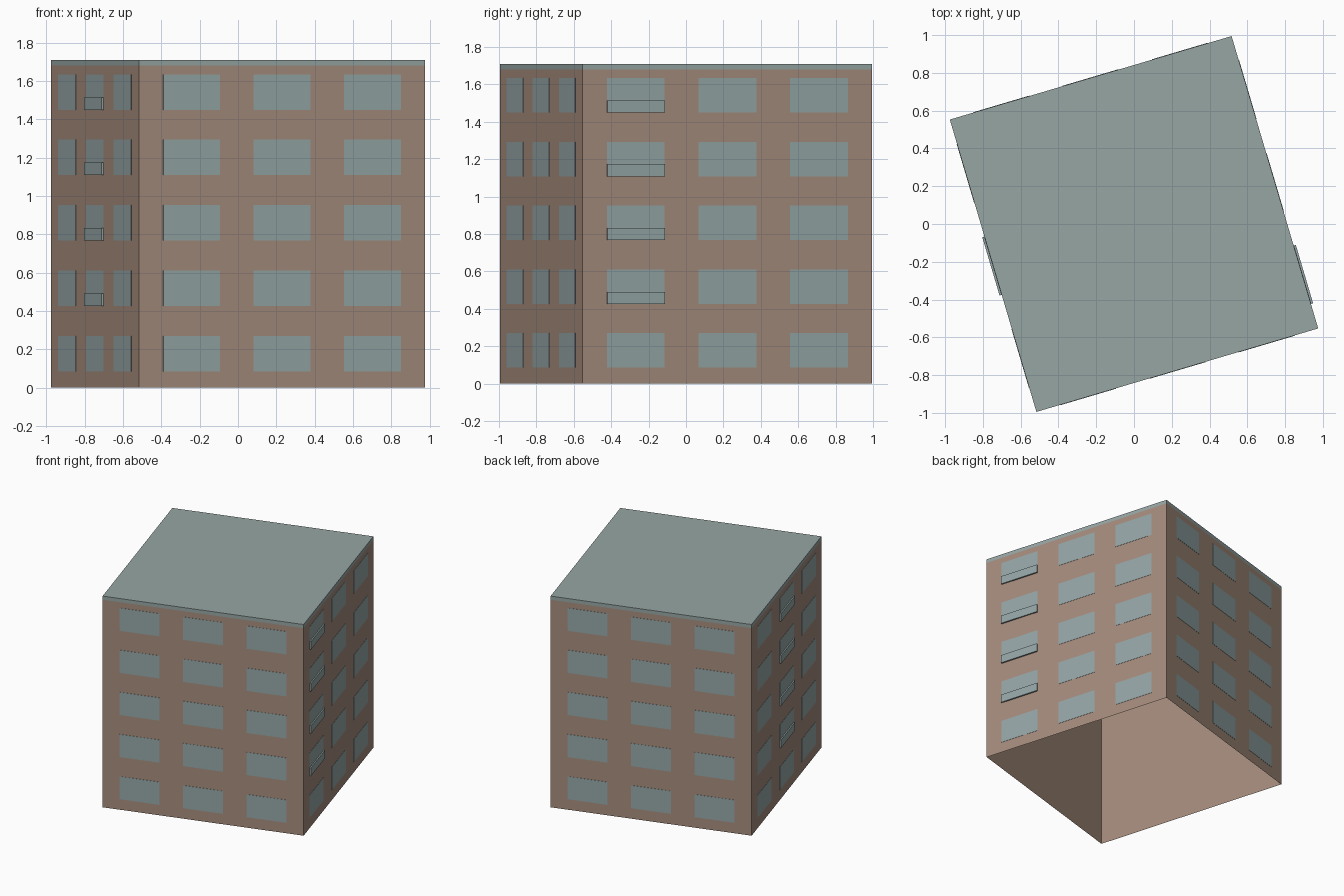
import bpy
from math import radians
from mathutils import Matrix, Vector

cube = bpy.data.objects.get("Cube")
if cube:
    bpy.data.objects.remove(cube, do_unlink=True)

HALF_X, HALF_Y = 0.778, 0.807
EAVES, TOP = 1.68, 1.71
TURN = Matrix.Rotation(radians(16.5), 4, 'Z')
CORNERS = [(-HALF_X, -HALF_Y), (HALF_X, -HALF_Y), (HALF_X, HALF_Y), (-HALF_X, HALF_Y)]


def material(name, color):
    mat = bpy.data.materials.new(name)
    mat.use_nodes = True
    mat.diffuse_color = color
    mat.node_tree.nodes["Principled BSDF"].inputs["Base Color"].default_value = color
    return mat


brick = material("brown_wall", (0.376, 0.262, 0.202, 1))
glass = material("grey_blue_glass", (0.305, 0.381, 0.385, 1))
slate = material("grey_green_roof", (0.305, 0.381, 0.370, 1))


def add_mesh(name, verts, faces, mat, matrix):
    mesh = bpy.data.meshes.new(name)
    mesh.from_pydata(verts, [], faces)
    mesh.materials.append(mat)
    obj = bpy.data.objects.new(name, mesh)
    obj.matrix_world = matrix
    bpy.context.collection.objects.link(obj)


def prism(name, z0, z1, mat, closed):
    """Extrude the building footprint; open ends when not closed."""
    verts = [(x, y, z) for z in (z0, z1) for x, y in CORNERS]
    faces = [(i, (i + 1) % 4, (i + 1) % 4 + 4, i + 4) for i in range(4)]
    if closed:
        faces += [(3, 2, 1, 0), (4, 5, 6, 7)]
    add_mesh(name, verts, faces, mat, TURN)


def panel(name, wall, u, width, z0, z1, depth):
    """Glass panel standing out from a wall, without a back face."""
    w = width / 2
    rim = [(u - w, z0), (u + w, z0), (u + w, z1), (u - w, z1)]
    verts = [(x, d, z) for d in (0, -depth) for x, z in rim]
    faces = [(i, (i + 1) % 4, (i + 1) % 4 + 4, i + 4) for i in range(4)]
    add_mesh(name, verts, faces + [(4, 5, 6, 7)], glass, wall)


# Shell of the building, open underneath, and its flat roof
prism("walls", 0, EAVES, brick, False)
prism("roof", EAVES, TOP, slate, True)

# Walls in turn: angle, distance from centre, column spacing, window width,
# column that carries projecting lower panes
sides = {
    "front": (0, HALF_Y, 0.492, 0.308, None),
    "left": (90, HALF_X, 0.511, 0.322, 0),
    "back": (180, HALF_Y, 0.492, 0.308, None),
    "right": (270, HALF_X, 0.511, 0.322, 1),
}
for side, (angle, dist, spacing, width, sill_col) in sides.items():
    wall = TURN @ Matrix.Rotation(radians(angle), 4, 'Z') @ Matrix.Translation(Vector((0, -dist, 0)))
    for row in range(5):
        z = 0.085 + row * 0.341
        for col in range(3):
            u = (col - 1) * spacing
            panel(f"{side}_window", wall, u, width, z, z + 0.185, 0.002)
            # Shallow projecting pane on the upper floors
            if col == sill_col and row > 0:
                panel(f"{side}_lower_pane", wall, u, width, z, z + 0.065, 0.012)
